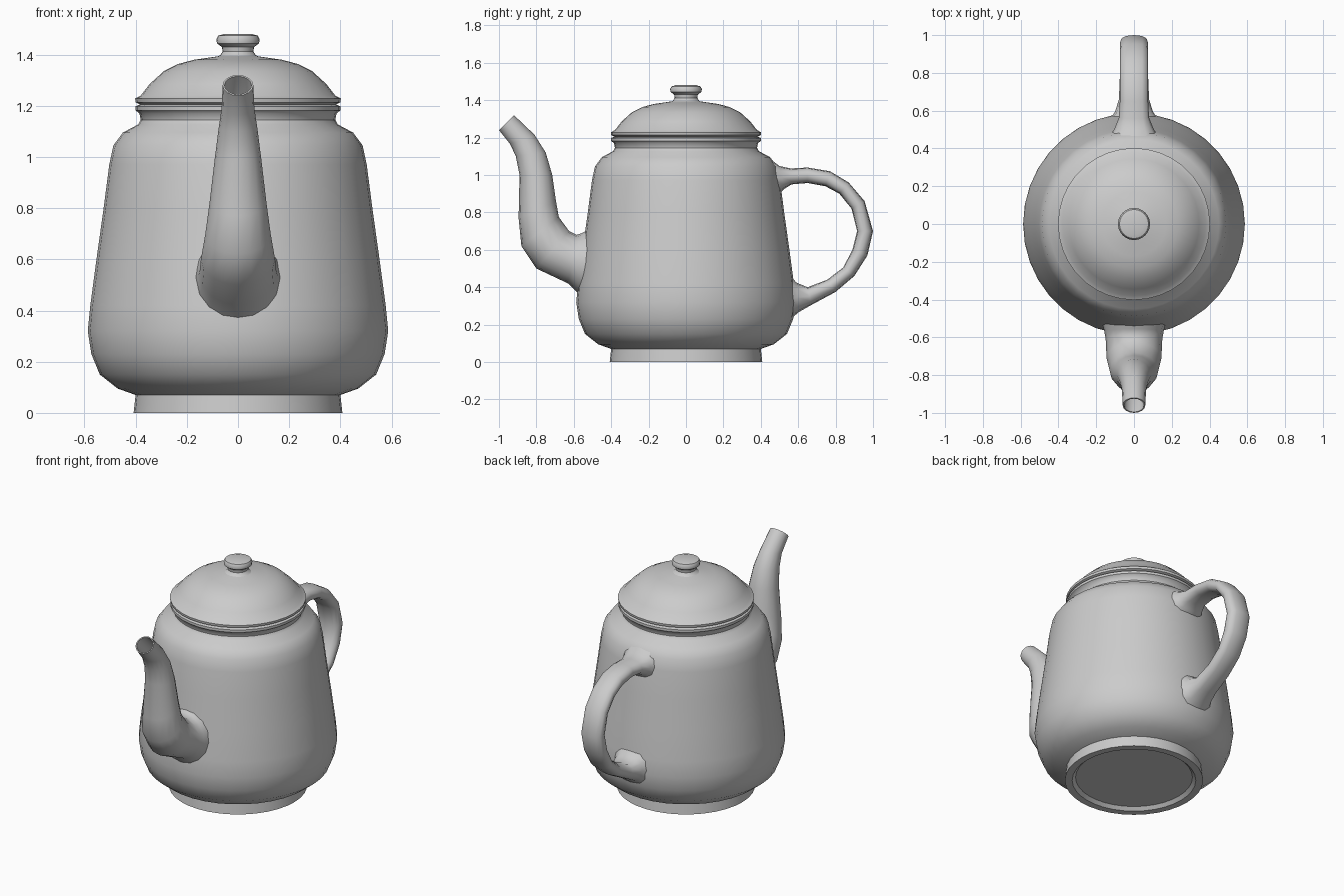
import bpy, bmesh
from math import sin, cos, pi, radians, copysign
from mathutils import Vector


def finish(name, bm, angle=40):
    bmesh.ops.remove_doubles(bm, verts=bm.verts, dist=1e-5)
    bmesh.ops.recalc_face_normals(bm, faces=bm.faces)
    mesh = bpy.data.meshes.new(name)
    bm.to_mesh(mesh)
    bm.free()
    ob = bpy.data.objects.new(name, mesh)
    bpy.context.collection.objects.link(ob)
    bpy.ops.object.select_all(action='DESELECT')
    ob.select_set(True)
    bpy.context.view_layer.objects.active = ob
    bpy.ops.object.shade_smooth_by_angle(angle=radians(angle))
    return ob


def skin(bm, rings):
    """Join successive vertex rings with quads and cap both ends."""
    loops = [[bm.verts.new(p) for p in r] for r in rings]
    n = len(loops[0])
    for a, b in zip(loops, loops[1:]):
        for i in range(n):
            j = (i + 1) % n
            bm.faces.new((a[i], a[j], b[j], b[i]))
    bm.faces.new(loops[0])
    bm.faces.new(loops[-1])


def lathe(name, profile, n=36):
    bm = bmesh.new()
    skin(bm, [[(r * cos(2 * pi * i / n), r * sin(2 * pi * i / n), z)
               for i in range(n)] for r, z in profile])
    return finish(name, bm)


def section(o_y, o_z, i_y, i_z, w, n=16, power=1.0, scale=1.0):
    """Oval ring spanning an outer and inner outline point, half-width w in x."""
    o, i = Vector((0, o_y, o_z)), Vector((0, i_y, i_z))
    mid, half = (o + i) / 2, (o - i) / 2 * scale
    ring = []
    for k in range(n):
        a = 2 * pi * k / n
        c, s = (copysign(abs(v) ** power, v) for v in (cos(a), sin(a)))
        ring.append(mid + half * c + Vector((w * scale * s, 0, 0)))
    return ring


# Body with recessed foot, shoulder, neck and rim
lathe("body", [
    (0.345, 0.02), (0.365, 0.0), (0.408, 0.0), (0.40, 0.07), (0.47, 0.095),
    (0.54, 0.15), (0.573, 0.23), (0.587, 0.32), (0.577, 0.42), (0.553, 0.60),
    (0.525, 0.80), (0.503, 0.97), (0.487, 1.045), (0.45, 1.095),
    (0.39, 1.127), (0.38, 1.145), (0.385, 1.17), (0.40, 1.182),
    (0.40, 1.198), (0.385, 1.204)])

# Domed lid
lathe("lid", [
    (0.38, 1.203), (0.40, 1.213), (0.402, 1.228), (0.38, 1.24), (0.345, 1.285),
    (0.29, 1.335), (0.235, 1.363), (0.17, 1.38), (0.08, 1.393), (0.05, 1.40)])

# Lid knob
lathe("lid_knob", [
    (0.09, 1.388), (0.07, 1.397), (0.06, 1.412), (0.063, 1.43), (0.082, 1.443),
    (0.085, 1.46), (0.077, 1.474), (0.055, 1.48)], 24)

# Spout, curving forward, with a hollow mouth
spout = [
    (-0.50, 0.32, -0.48, 0.73, 0.175), (-0.585, 0.375, -0.555, 0.69, 0.157),
    (-0.63, 0.42, -0.585, 0.68, 0.150), (-0.80, 0.50, -0.625, 0.70, 0.145),
    (-0.88, 0.62, -0.68, 0.775, 0.128), (-0.895, 0.77, -0.695, 0.86, 0.112),
    (-0.89, 1.00, -0.715, 1.00, 0.090), (-0.91, 1.10, -0.75, 1.12, 0.076),
    (-0.94, 1.165, -0.81, 1.215, 0.064), (-1.0, 1.24, -0.92, 1.32, 0.060)]
bm = bmesh.new()
skin(bm, [section(*s) for s in spout]
     + [section(*s, scale=0.88) for s in reversed(spout[3:])])
finish("spout", bm, 50)

# Handle loop, flared where it meets the body
handle = [
    (0.43, 1.10, 0.46, 0.86, 0.135), (0.50, 1.048, 0.525, 0.925, 0.10),
    (0.56, 1.035, 0.565, 0.95, 0.08), (0.65, 1.04, 0.65, 0.957, 0.075),
    (0.77, 1.02, 0.745, 0.94, 0.075), (0.87, 0.96, 0.82, 0.90, 0.075),
    (0.955, 0.86, 0.885, 0.82, 0.075), (1.0, 0.70, 0.915, 0.70, 0.075),
    (0.97, 0.57, 0.89, 0.60, 0.075), (0.90, 0.46, 0.84, 0.505, 0.075),
    (0.80, 0.375, 0.755, 0.44, 0.075), (0.67, 0.305, 0.65, 0.40, 0.08),
    (0.60, 0.265, 0.59, 0.425, 0.10), (0.54, 0.21, 0.55, 0.47, 0.135)]
bm = bmesh.new()
skin(bm, [section(*h, n=12, power=0.8) for h in handle])
finish("handle", bm, 50)
